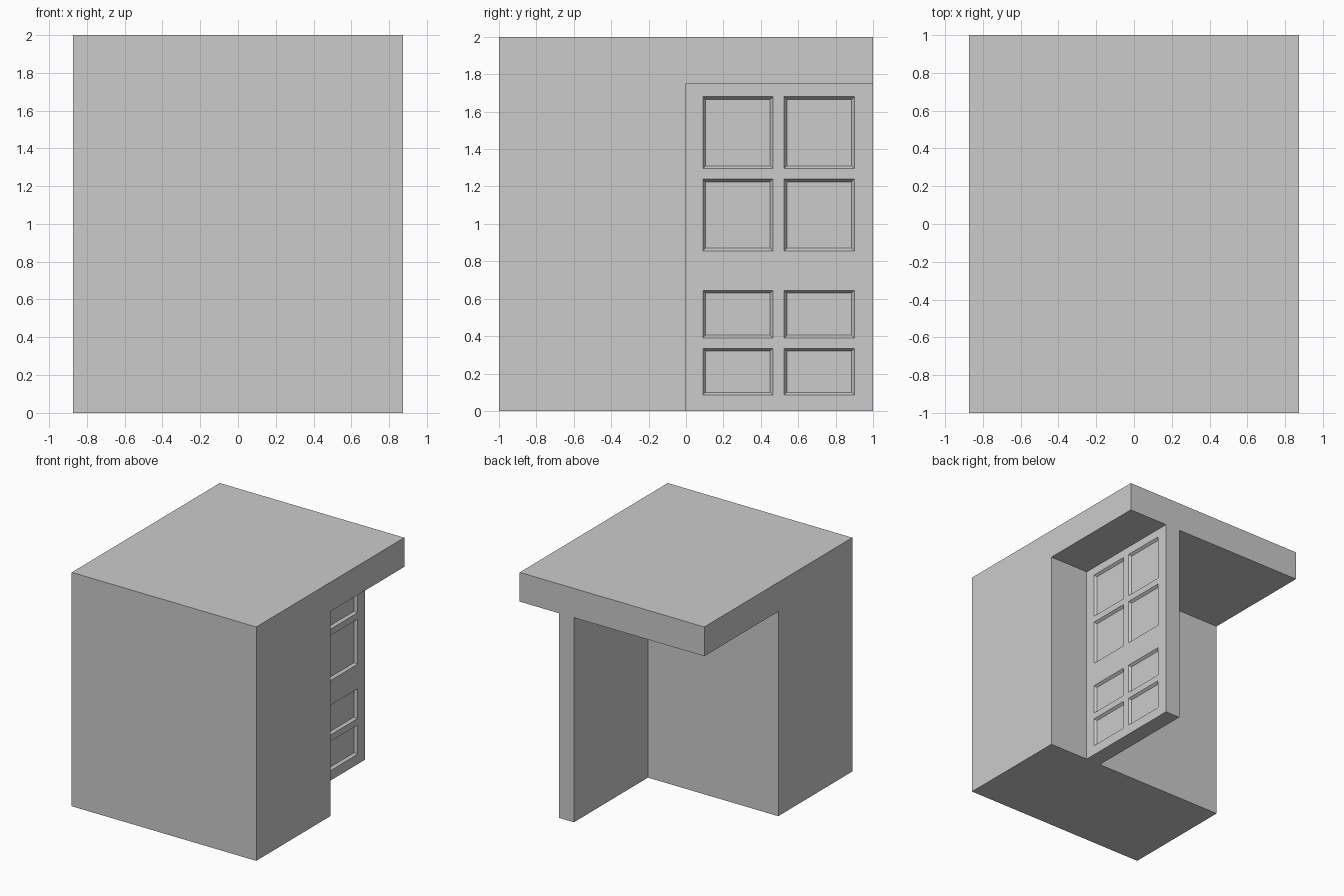
import bpy, bmesh
from mathutils import Vector

if "Cube" in bpy.data.objects:
    bpy.data.objects.remove(bpy.data.objects["Cube"])


def finish(bm, name):
    bmesh.ops.recalc_face_normals(bm, faces=bm.faces)
    mesh = bpy.data.meshes.new(name)
    bm.to_mesh(mesh)
    bm.free()
    obj = bpy.data.objects.new(name, mesh)
    bpy.context.collection.objects.link(obj)
    return obj


def extrude_profile(bm, profile, x0, x1):
    # (y, z) outline swept along x
    face = bm.faces.new([bm.verts.new((x0, y, z)) for y, z in profile])
    result = bmesh.ops.extrude_face_region(bm, geom=[face])
    verts = [g for g in result["geom"] if isinstance(g, bmesh.types.BMVert)]
    bmesh.ops.translate(bm, verts=verts, vec=(x1 - x0, 0, 0))
    if not face.is_valid or len(bm.faces) < len(profile) + 2:
        bm.faces.new([v for v in bm.verts if v not in verts])


# Main block with overhanging roof slab
bm = bmesh.new()
extrude_profile(bm, [(-1, 0), (0, 0), (0, 1.75), (1, 1.75), (1, 2), (-1, 2)], -0.873, 0.873)
finish(bm, "block_with_overhang")

# Door under the overhang, with eight recessed panels on its outer side
DOOR_X = (0.36, 0.50)
COLUMNS = [(0.09, 0.465), (0.525, 0.90)]
ROWS = [(0.085, 0.335), (0.39, 0.645), (0.855, 1.24), (1.295, 1.68)]

bm = bmesh.new()
extrude_profile(bm, [(0, 0), (1, 0), (1, 1.75), (0, 1.75)], *DOOR_X)
bm.normal_update()
bmesh.ops.recalc_face_normals(bm, faces=bm.faces)
for spans, axis in ((COLUMNS, Vector((0, 1, 0))), (ROWS, Vector((0, 0, 1)))):
    for cut in (c for span in spans for c in span):
        bmesh.ops.bisect_plane(bm, geom=bm.verts[:] + bm.edges[:] + bm.faces[:],
                               plane_co=axis * cut, plane_no=axis)


def is_panel(face):
    c = face.calc_center_median()
    return (face.normal.x > 0.9
            and any(a < c.y < b for a, b in COLUMNS)
            and any(a < c.z < b for a, b in ROWS))


bm.normal_update()
panels = [f for f in bm.faces if is_panel(f)]
bmesh.ops.inset_individual(bm, faces=panels, thickness=0.021, depth=-0.021)
finish(bm, "panelled_door")
